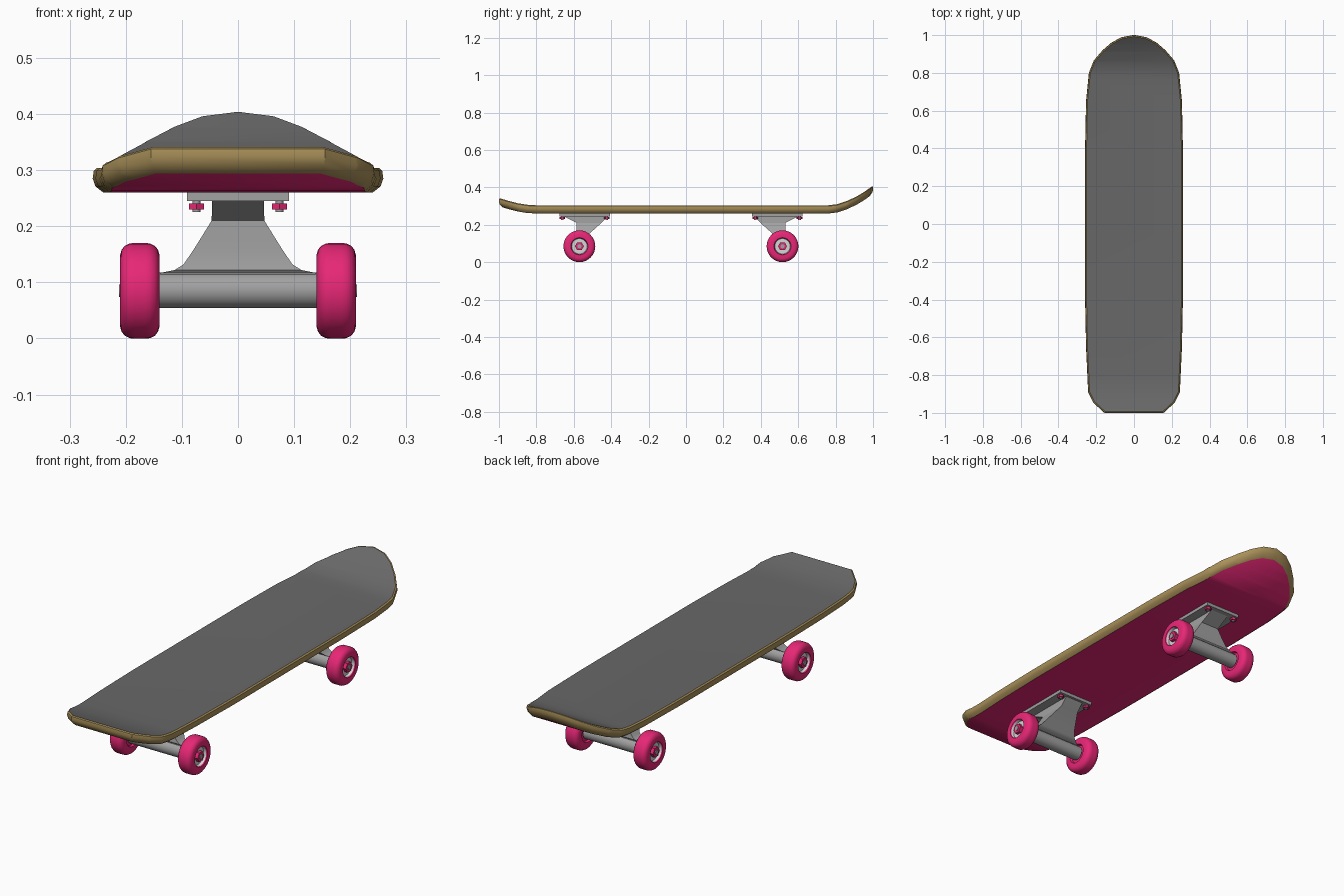
import bpy, bmesh, math
from mathutils import Vector, Matrix

if "Cube" in bpy.data.objects:
    bpy.data.objects.remove(bpy.data.objects["Cube"])


def mat(name, r, g, b):
    m = bpy.data.materials.new(name)
    m.diffuse_color = (r, g, b, 1)
    m.use_nodes = True
    m.node_tree.nodes["Principled BSDF"].inputs["Base Color"].default_value = m.diffuse_color
    return m


GRIP = mat("grip grey", 0.14, 0.14, 0.14)
WOOD = mat("wood tan", 0.40, 0.28, 0.10)
PINK = mat("hot pink", 0.80, 0.02, 0.18)
METAL = mat("metal grey", 0.36, 0.36, 0.36)
HUB = mat("hub light grey", 0.68, 0.68, 0.68)


def finish(bm, name, mats, angle=35):
    bmesh.ops.recalc_face_normals(bm, faces=bm.faces[:])
    me = bpy.data.meshes.new(name)
    bm.to_mesh(me)
    bm.free()
    for m in mats:
        me.materials.append(m)
    ob = bpy.data.objects.new(name, me)
    bpy.context.collection.objects.link(ob)
    bpy.ops.object.select_all(action='DESELECT')
    ob.select_set(True)
    bpy.context.view_layer.objects.active = ob
    bpy.ops.object.shade_smooth_by_angle(angle=math.radians(angle))
    return ob


def bridge(bm, a, b, closed=True):
    n = len(a)
    return [bm.faces.new((a[i], a[(i + 1) % n], b[(i + 1) % n], b[i]))
            for i in range(n if closed else n - 1)]


# Deck: outline rings from grip edge to underside, then bent at nose and tail
half = [(0.155, -1.0), (0.215, -0.945), (0.242, -0.89), (0.253, -0.65), (0.258, -0.4),
        (0.258, 0.4), (0.253, 0.65), (0.238, 0.8), (0.212, 0.865), (0.165, 0.92),
        (0.118, 0.96), (0.066, 0.988)]
outline = [Vector(p) for p in half + [(0, 1.0)] + [(-x, y) for x, y in reversed(half)]]
bends = [(-1.0, 0.039), (-0.95, 0.024), (-0.9, 0.011), (-0.85, 0.003), (-0.8, 0), (0.76, 0),
         (0.81, 0.006), (0.86, 0.023), (0.91, 0.046), (0.95, 0.070), (1.0, 0.105)]


def lift(y):
    for (y0, z0), (y1, z1) in zip(bends, bends[1:]):
        if y <= y1:
            return z0 + (z1 - z0) * (y - y0) / (y1 - y0)
    return bends[-1][1]


def inset(pts, d):
    out = []
    for i, p in enumerate(pts):
        e1 = (p - pts[i - 1]).normalized()
        e2 = (pts[(i + 1) % len(pts)] - p).normalized()
        n = Vector((-e1.y - e2.y, e1.x + e2.x)).normalized()
        out.append(p + n * d / max(0.5, n.dot(Vector((-e1.y, e1.x)))))
    return out


bm = bmesh.new()
rings = []
for d, z in [(0.007, 0.304), (0.001, 0.299), (-0.001, 0.285), (0.004, 0.271), (0.018, 0.26)]:
    rings.append([bm.verts.new((p.x, p.y, z)) for p in inset(outline, d)])
for a, b in zip(rings, rings[1:]):
    for f in bridge(bm, a, b):
        f.material_index = 1
bm.faces.new(rings[0]).material_index = 0
bm.faces.new(rings[-1]).material_index = 2
for y, _ in bends[1:-1]:
    bmesh.ops.bisect_plane(bm, geom=bm.verts[:] + bm.edges[:] + bm.faces[:],
                           plane_co=(0, y, 0), plane_no=(0, 1, 0))
for v in bm.verts:
    v.co.z += lift(v.co.y)
finish(bm, "deck", [GRIP, WOOD, PINK])


def lathe(name, profile, y, side, mats, rule, seg=32):
    """Revolve (x, radius) points about the axle line."""
    bm = bmesh.new()
    loops = [[bm.verts.new((side * x, y + r * math.cos(2 * math.pi * i / seg),
                            0.085 + r * math.sin(2 * math.pi * i / seg))) for i in range(seg)]
             for x, r in profile]
    for k, (a, b) in enumerate(zip(loops, loops[1:])):
        for f in bridge(bm, a, b):
            f.material_index = rule(k)
    bm.faces.new(loops[0]).material_index = rule(0)
    bm.faces.new(loops[-1]).material_index = rule(len(profile))
    return finish(bm, name, mats)


def cylinder(name, r, depth, loc, axis, m, seg):
    bm = bmesh.new()
    rot = Matrix.Rotation(math.pi / 2, 4, 'Y') if axis == 'X' else Matrix()
    bmesh.ops.create_cone(bm, cap_ends=True, segments=seg, radius1=r, radius2=r, depth=depth,
                          matrix=Matrix.Translation(loc) @ rot)
    return finish(bm, name, [m])


tyre = [(0.15, 0.042), (0.14, 0.046), (0.14, 0.064), (0.1425, 0.073), (0.148, 0.080), (0.157, 0.0845),
        (0.165, 0.085), (0.185, 0.085), (0.193, 0.0845), (0.202, 0.080), (0.2075, 0.073),
        (0.21, 0.064), (0.21, 0.046), (0.206, 0.043), (0.194, 0.041)]

# Trucks: s points from the axle towards the middle of the board
for tag, ay, s in (("front", -0.57, 1), ("rear", 0.516, -1)):
    # Base plate under the deck
    bm = bmesh.new()
    bmesh.ops.create_cube(bm, size=1, matrix=Matrix.Translation((0, ay + s * 0.029, 0.2535))
                          @ Matrix.Diagonal((0.182, 0.27, 0.017, 1)))
    finish(bm, tag + "_base_plate", [METAL])

    # Flared hanger lofted from the plate down to the axle housing
    bm = bmesh.new()
    loops = []
    for z, hx, y0, y1 in [(0.248, 0.046, -0.09, 0.155), (0.21, 0.047, -0.015, 0.118),
                          (0.16, 0.078, -0.015, 0.062), (0.132, 0.097, -0.016, 0.038),
                          (0.122, 0.113, -0.018, 0.028), (0.117, 0.138, -0.014, 0.014),
                          (0.085, 0.138, -0.02, 0.02)]:
        loops.append([bm.verts.new((x, ay + s * y, z))
                      for x, y in ((-hx, y0), (hx, y0), (hx, y1), (-hx, y1))])
    for a, b in zip(loops, loops[1:]):
        bridge(bm, a, b)
    bm.faces.new(loops[0])
    bm.faces.new(loops[-1])
    finish(bm, tag + "_hanger", [METAL], 30)
    cylinder(tag + "_axle_housing", 0.032, 0.29, (0, ay, 0.086), 'X', METAL, 32)
    cylinder(tag + "_axle", 0.011, 0.425, (0, ay, 0.085), 'X', METAL, 16)

    for side, lr in ((-1, "left"), (1, "right")):
        # Wheel with light recessed hub and a pink axle nut
        lathe(f"{tag}_{lr}_wheel", tyre, ay, side, [PINK, HUB], lambda k: 1 if k >= 13 else 0)
        cylinder(f"{tag}_{lr}_axle_nut", 0.024, 0.018, (side * 0.2, ay, 0.085), 'X', PINK, 6)
        # Mounting bolts and nuts at the plate corners
        for end, dy in (("outer", -0.091), ("inner", 0.146)):
            loc = Vector((side * 0.074, ay + s * dy, 0.235))
            cylinder(f"{tag}_{lr}_{end}_bolt", 0.007, 0.022, loc + Vector((0, 0, 0.001)), 'Z', METAL, 12)
            cylinder(f"{tag}_{lr}_{end}_nut", 0.015, 0.011, loc, 'Z', PINK, 6)
